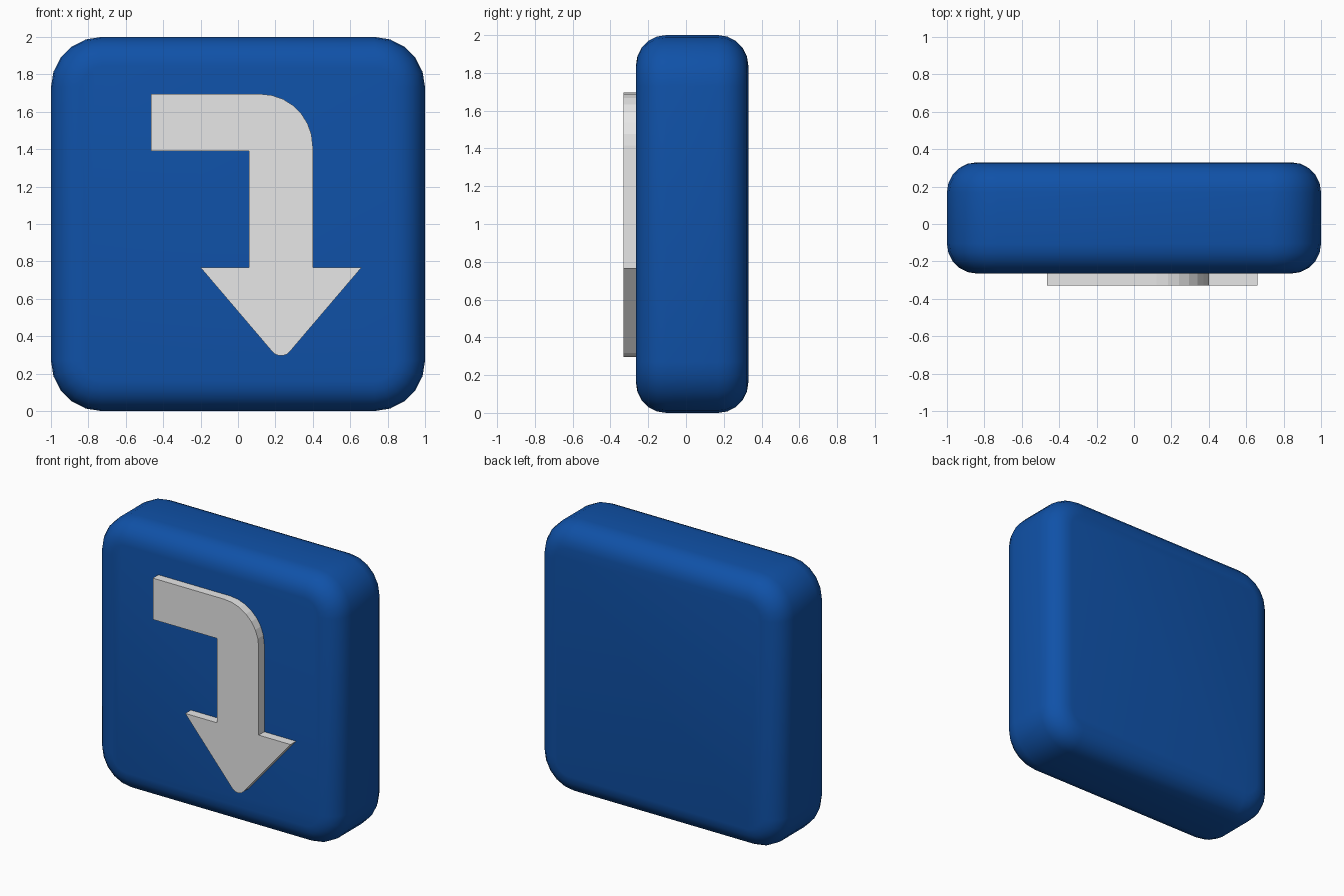
import bpy
import bmesh
import math

if "Cube" in bpy.data.objects:
    bpy.data.objects.remove(bpy.data.objects["Cube"])


def material(name, rgb):
    m = bpy.data.materials.new(name)
    m.diffuse_color = (*rgb, 1)
    m.use_nodes = True
    m.node_tree.nodes["Principled BSDF"].inputs["Base Color"].default_value = m.diffuse_color
    return m


def arc(cx, cz, r, a0, a1, n):
    """Points (x, z) on an arc, angles in degrees."""
    angles = [math.radians(a0 + (a1 - a0) * i / n) for i in range(n + 1)]
    return [(cx + r * math.cos(a), cz + r * math.sin(a)) for a in angles]


def loft(name, rings, mat, smooth):
    """Skin a list of (y, [(x, z), ...]) rings and cap both ends."""
    bm = bmesh.new()
    loops = [[bm.verts.new((x, y, z)) for x, z in pts] for y, pts in rings]
    n = len(loops[0])
    for a, b in zip(loops, loops[1:]):
        for i in range(n):
            j = (i + 1) % n
            bm.faces.new((a[i], a[j], b[j], b[i]))
    bm.faces.new(loops[0])
    bm.faces.new(loops[-1])
    bmesh.ops.recalc_face_normals(bm, faces=bm.faces[:])
    for f in bm.faces:
        f.smooth = smooth
    me = bpy.data.meshes.new(name)
    bm.to_mesh(me)
    bm.free()
    me.materials.append(mat)
    ob = bpy.data.objects.new(name, me)
    bpy.context.collection.objects.link(ob)
    return ob


blue = material("sign blue", (0.005, 0.083, 0.39))
grey = material("arrow light grey", (0.8, 0.8, 0.8))

# Body: rounded square with rolled front and back rims
FRONT, BACK = -0.265, 0.33
CORNER, RIM, SEG = 0.27, 0.16, 5


def rounded_square(inset):
    c, r = 1 - CORNER, CORNER - inset
    pts = []
    for sx, sz, a in ((1, 1, 0), (-1, 1, 90), (-1, -1, 180), (1, -1, 270)):
        pts += arc(sx * c, 1 + sz * c, r, a, a + 90, SEG)
    return pts


front_rim, back_rim = [], []
for i in range(SEG + 1):
    a = math.radians(90 * i / SEG)
    ring = rounded_square(RIM * (1 - math.sin(a)))
    depth = RIM * (1 - math.cos(a))
    front_rim.append((FRONT + depth, ring))
    back_rim.append((BACK - depth, ring))
loft("sign_body", front_rim + back_rim[::-1], blue, True)

# Raised arrow: bends right then points down with a blunt tip
outline = [(-0.465, 1.39), (-0.465, 1.695)]
outline += arc(0.12, 1.415, 0.28, 90, 0, 7)
outline += [(0.40, 0.767), (0.66, 0.767)]
outline += arc(0.23, 0.355, 0.06, -40, -140, 5)
outline += [(-0.20, 0.767), (0.06, 0.767), (0.06, 1.39)]
loft("raised_arrow", [(-0.33, outline), (FRONT + 0.01, outline)], grey, False)
